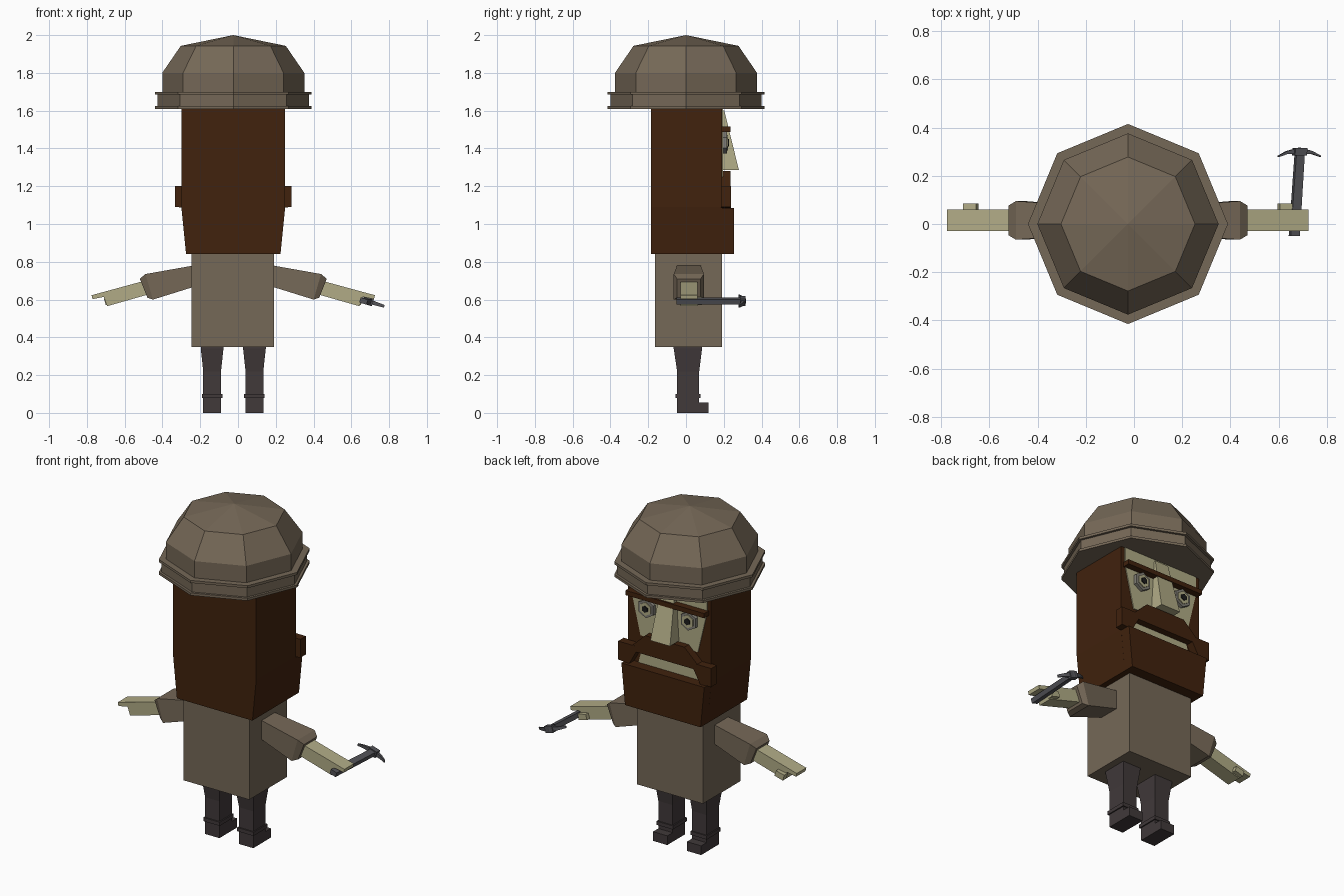
import bpy, bmesh, math
from mathutils import Vector

if "Cube" in bpy.data.objects:
    bpy.data.objects.remove(bpy.data.objects["Cube"])

CX = -0.025  # symmetry plane of the figure


def material(name, rgb):
    m = bpy.data.materials.new(name)
    m.use_nodes = True
    m.diffuse_color = (*rgb, 1)
    m.node_tree.nodes["Principled BSDF"].inputs["Base Color"].default_value = (*rgb, 1)
    return m


cloth = material("drab brown", (0.178, 0.138, 0.095))
skin = material("pale skin", (0.44, 0.41, 0.24))
hair = material("dark brown hair", (0.052, 0.016, 0.004))
trousers = material("charcoal", (0.052, 0.041, 0.042))
metal = material("tool grey", (0.085, 0.085, 0.095))
eye_grey = material("eye grey", (0.22, 0.21, 0.18))
black = material("pupil black", (0.012, 0.012, 0.012))


def loft(name, rings, mat):
    """Closed solid through matching rings; a one-point ring is an apex."""
    bm = bmesh.new()
    vs = [[bm.verts.new(p) for p in ring] for ring in rings]
    for a, b in zip(vs, vs[1:]):
        n = len(a)
        for i in range(n):
            j = (i + 1) % n
            bm.faces.new((a[i], a[j], b[0]) if len(b) == 1 else (a[i], a[j], b[j], b[i]))
    for cap in (vs[0], vs[-1]):
        if len(cap) > 2:
            bm.faces.new(cap)
    bmesh.ops.recalc_face_normals(bm, faces=bm.faces)
    me = bpy.data.meshes.new(name)
    bm.to_mesh(me)
    bm.free()
    me.materials.append(mat)
    ob = bpy.data.objects.new(name, me)
    bpy.context.collection.objects.link(ob)
    return ob


def rect(z, x0, x1, y0, y1):
    return [(x0, y0, z), (x1, y0, z), (x1, y1, z), (x0, y1, z)]


def box(name, x0, x1, y0, y1, z0, z1, mat):
    return loft(name, [rect(z0, x0, x1, y0, y1), rect(z1, x0, x1, y0, y1)], mat)


def prism(name, outline, y0, y1, mat):
    """Extrude an x/z outline along y."""
    return loft(name, [[(x, y, z) for x, z in outline] for y in (y0, y1)], mat)


def symmetric(half):
    """Complete an outline given by its right half around the centre."""
    return [(CX + d, z) for d, z in half] + [(CX - d, z) for d, z in reversed(half)]


def octagon(r, z):
    return [(CX + r * math.cos(i * math.pi / 4), r * math.sin(i * math.pi / 4), z)
            for i in range(8)]


# Torso
box("torso", CX - 0.22, CX + 0.215, -0.165, 0.19, 0.35, 0.85, cloth)

# Head and jutting beard
loft("head", [rect(z, CX - w, CX + w, -0.185, 0.19)
              for z, w in ((0.84, 0.25), (1.09, 0.275), (1.62, 0.275))], hair)
loft("beard", [rect(z, CX - w, CX + w, 0.15, 0.255)
               for z, w in ((0.84, 0.25), (1.085, 0.274))], hair)

# Face
prism("face", symmetric([(0.25, 1.61), (0.25, 1.50), (0.19, 1.25)]), 0.186, 0.195, skin)
prism("mouth", symmetric([(0.18, 1.17), (0.205, 1.08)]), 0.186, 0.195, skin)
prism("brow", symmetric([(0.26, 1.515), (0.26, 1.487)]), 0.185, 0.235, hair)
loft("nose", [rect(1.285, CX - 0.065, CX + 0.065, 0.19, 0.28),
              rect(1.60, CX - 0.045, CX + 0.045, 0.19, 0.203)], skin)

# Moustache: centre bar and two drooping ends
prism("moustache", symmetric([(0.13, 1.28), (0.215, 1.20), (0.215, 1.165)]), 0.18, 0.236, hair)
for side, s in (("left", 1), ("right", -1)):
    droop = [(0.19, 1.20), (0.308, 1.20), (0.308, 1.09), (0.235, 1.085), (0.19, 1.165)]
    prism(side + "_moustache_end", [(CX + s * d, z) for d, z in droop], 0.185, 0.237, hair)

# Helmet: ridged rim and faceted dome
rim = [(0.415, 1.61), (0.415, 1.625), (0.4, 1.625), (0.4, 1.685), (0.415, 1.685), (0.415, 1.70)]
dome = [(0.376, 1.70), (0.376, 1.80), (0.278, 1.943)]
loft("helmet", [octagon(r, z) for r, z in rim + dome] + [[(CX, 0, 2.0)]], cloth)

for side, s in (("left", 1), ("right", -1)):
    # Eyes
    ex = CX + s * 0.14
    for part, r, y, mat in (("eye", 0.056, 0.216, eye_grey), ("eyeball", 0.04, 0.222, skin),
                            ("pupil", 0.02, 0.228, black)):
        hexagon = [(ex + r * math.sin(i * math.pi / 3), 1.43 + r * math.cos(i * math.pi / 3))
                   for i in range(6)]
        prism(side + "_" + part, hexagon, 0.19, y, mat)

    # Legs with cuff and shoe
    lx = CX + s * 0.112
    loft(side + "_leg", [rect(z, lx - w, lx + w, y0, y1) for z, w, y0, y1 in (
        (0, 0.047, -0.047, 0.07), (0.22, 0.047, -0.047, 0.07),
        (0.34, 0.06, -0.065, 0.085), (0.355, 0.06, -0.065, 0.085))], trousers)
    box(side + "_cuff", lx - 0.054, lx + 0.054, -0.055, 0.077, 0.078, 0.1, trousers)
    box(side + "_shoe", lx - 0.047, lx + 0.047, 0.0, 0.12, 0, 0.055, trousers)

    # Sleeves: sections as top offset/height, bottom offset/height, half width
    sections = [(0.2, 0.782, 0.2, 0.67, 0.062), (0.465, 0.735, 0.425, 0.60, 0.08),
                (0.495, 0.71, 0.455, 0.61, 0.062)]
    loft(side + "_sleeve", [
        [(CX + s * a, 0.015 - w, za), (CX + s * a, 0.015 + w, za),
         (CX + s * b, 0.015 + w, zb), (CX + s * b, 0.015 - w, zb)]
        for a, za, b, zb, w in sections], cloth)

    # Hands with extended fingertips and thumb
    hand = [(0.46, 0.702), (0.75, 0.623), (0.745, 0.602), (0.685, 0.614),
            (0.668, 0.565), (0.44, 0.63)]
    prism(side + "_hand", [(CX + s * d, z) for d, z in hand], -0.03, 0.06, skin)
    thumb = [(0.63, 0.617), (0.685, 0.605), (0.675, 0.57), (0.62, 0.585)]
    prism(side + "_thumb", [(CX + s * d, z) for d, z in thumb], 0.05, 0.085, skin)

# Pickaxe handle, gripped in the left hand
tilt = Vector((0.95, 0, -0.3)).normalized()
up = Vector((0.3, 0, 0.95)).normalized()


def diamond(c, along, w, h):
    c = Vector(c)
    return [c + along * a * w + up * b * h for a, b in ((-1, -1), (1, -1), (1, 1), (-1, 1))]


loft("pick_handle", [diamond((0.665, -0.05, 0.592), tilt, 0.02, 0.014),
                     diamond((0.688, 0.30, 0.592), tilt, 0.018, 0.014)], metal)
loft("pick_collar", [diamond((0.687, 0.285, 0.592), tilt, 0.026, 0.02),
                     diamond((0.689, 0.315, 0.592), tilt, 0.026, 0.02)], metal)

# Curved pick head tapering to both tips
head_rings = []
for t in (-1, -0.6, 0, 0.6, 1):
    c = Vector((0.686, 0.305 - 0.025 * t * t, 0.592)) + tilt * 0.093 * t
    w = 0.012 - 0.009 * abs(t)
    h = 0.013 - 0.006 * abs(t)
    head_rings.append([c + Vector((0, a * w, 0)) + up * b * h
                       for a, b in ((-1, -1), (1, -1), (1, 1), (-1, 1))])
loft("pick_head", head_rings, metal)
